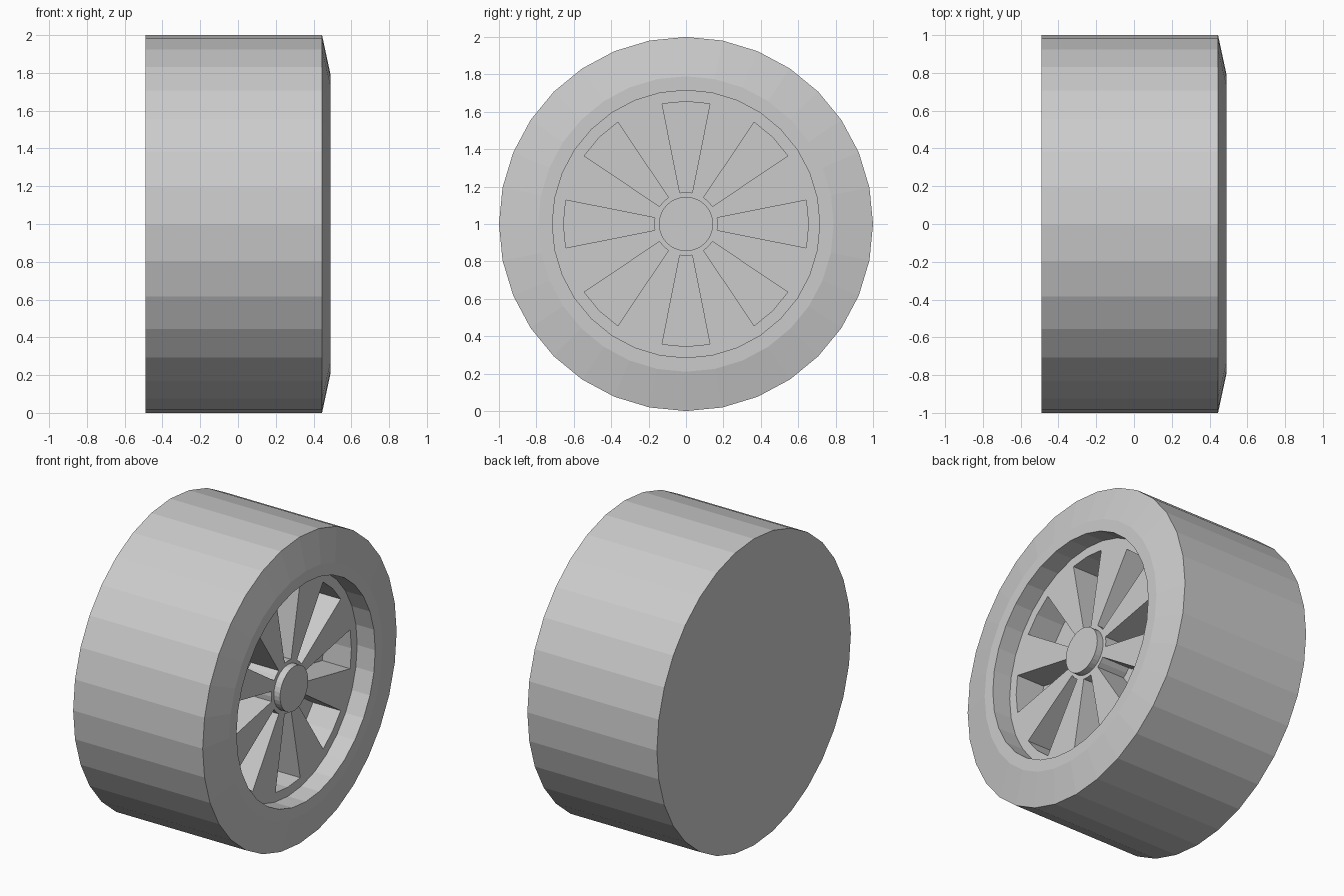
import bpy, bmesh
from math import sin, cos, tau

cube = bpy.data.objects.get("Cube")
if cube:
    bpy.data.objects.remove(cube, do_unlink=True)

SIDES = 32
FACE_X = 0.36      # plane of the spokes
SLOT_DEPTH = 0.2

grey = bpy.data.materials.new("plain grey")
grey.use_nodes = True
colour = (0.6, 0.6, 0.6, 1)
grey.diffuse_color = colour
grey.node_tree.nodes["Principled BSDF"].inputs["Base Color"].default_value = colour


def lathe(profile, cap_start=False, cap_end=False):
    """Spin (x, radius) points round the axle; return the mesh and its bands of faces."""
    bm = bmesh.new()
    rings = [[bm.verts.new((x, r * cos(tau * i / SIDES), 1 + r * sin(tau * i / SIDES)))
              for i in range(SIDES)] for x, r in profile]
    bands = []
    for a, b in zip(rings, rings[1:]):
        band = []
        for i in range(SIDES):
            j = (i + 1) % SIDES
            band.append(bm.faces.new((a[i], a[j], b[j], b[i])))
        bands.append(band)
    if cap_start:
        bm.faces.new(rings[0][::-1])
    if cap_end:
        bm.faces.new(rings[-1])
    return bm, bands


def finish(bm, name):
    mesh = bpy.data.meshes.new(name)
    bm.to_mesh(mesh)
    bm.free()
    mesh.materials.append(grey)
    obj = bpy.data.objects.new(name, mesh)
    bpy.context.collection.objects.link(obj)
    return obj


# Tyre: closed flat back, tread, sloped shoulder, lip and recess wall
tyre, _ = lathe([(-0.49, 1), (0.445, 1), (0.49, 0.79), (0.49, 0.715), (FACE_X, 0.715)],
                cap_start=True)
finish(tyre, "tyre")

# Wheel face: flat disc with eight tapered pockets between the spokes
face, bands = lathe([(FACE_X, r) for r in (0.715, 0.655, 0.17, 0.14)])
pockets = [f for i, f in enumerate(bands[1]) if i % 4 in (0, 3)]
floor = bmesh.ops.extrude_face_region(face, geom=pockets)["geom"]
bmesh.ops.translate(face, vec=(-SLOT_DEPTH, 0, 0),
                    verts=[g for g in floor if isinstance(g, bmesh.types.BMVert)])
bmesh.ops.delete(face, geom=[f for f in pockets if f.is_valid], context='FACES')
bmesh.ops.recalc_face_normals(face, faces=face.faces)
if max(face.faces, key=lambda f: f.calc_center_median().x).normal.x < 0:
    bmesh.ops.reverse_faces(face, faces=face.faces)
finish(face, "spoked_wheel_face")

# Hub cap
hub, _ = lathe([(FACE_X - 0.02, 0.145), (FACE_X + 0.045, 0.145)], cap_start=True, cap_end=True)
finish(hub, "hub_cap")
